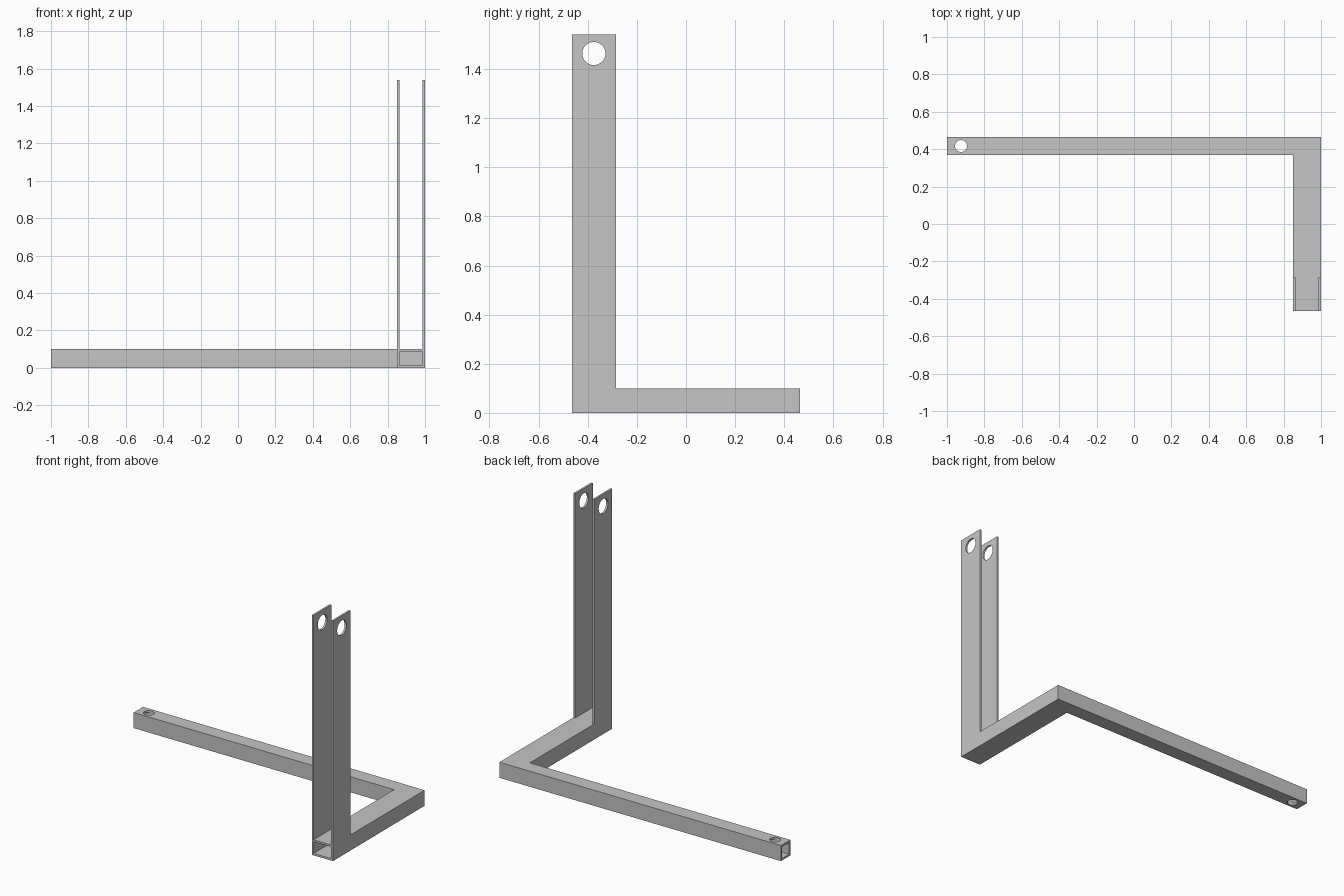
import bpy
import bmesh
from math import pi
from mathutils import Matrix, Vector

old = bpy.data.objects.get("Cube")
if old:
    bpy.data.objects.remove(old, do_unlink=True)

# Main dimensions
WALL = 0.0125
HEIGHT = 0.1
LEFT, RIGHT = -1.0, 1.0
FRONT, BACK = -0.465, 0.465
ARM_INNER_Y = 0.37
LEG_INNER_X = 0.85
PLATE_BACK = -0.285
PLATE_TOP = 1.54

# Single plain metal colour
steel = bpy.data.materials.new("light_grey_steel")
steel.use_nodes = True
grey = (0.56, 0.56, 0.56, 1)
steel.diffuse_color = grey
steel.node_tree.nodes["Principled BSDF"].inputs["Base Color"].default_value = grey


def finish(name, bm):
    bmesh.ops.recalc_face_normals(bm, faces=bm.faces)
    mesh = bpy.data.meshes.new(name)
    bm.to_mesh(mesh)
    bm.free()
    mesh.materials.append(steel)
    obj = bpy.data.objects.new(name, mesh)
    bpy.context.collection.objects.link(obj)
    return obj


def elbow(name, inset, overrun, z0, z1):
    """L-shaped prism; inset shrinks its sides, overrun lengthens its ends."""
    x0, y0 = LEFT - overrun, FRONT - overrun
    outline = [
        (x0, BACK - inset), (x0, ARM_INNER_Y + inset),
        (LEG_INNER_X + inset, ARM_INNER_Y + inset),
        (LEG_INNER_X + inset, y0), (RIGHT - inset, y0),
        (RIGHT - inset, BACK - inset),
    ]
    bm = bmesh.new()
    base = bm.faces.new([bm.verts.new((x, y, z0)) for x, y in outline])
    top = bmesh.ops.extrude_face_region(bm, geom=[base])
    verts = [g for g in top["geom"] if isinstance(g, bmesh.types.BMVert)]
    bmesh.ops.translate(bm, verts=verts, vec=(0, 0, z1 - z0))
    return finish(name, bm)


def box(name, low, high):
    low, high = Vector(low), Vector(high)
    bm = bmesh.new()
    bmesh.ops.create_cube(bm, size=1, matrix=Matrix.Translation(
        (low + high) / 2) @ Matrix.Diagonal((high - low).to_4d()))
    return finish(name, bm)


def drill(name, centre, radius, depth, turn=None):
    bm = bmesh.new()
    matrix = Matrix.Translation(centre) @ (turn or Matrix())
    bmesh.ops.create_cone(bm, cap_ends=True, segments=48, radius1=radius,
                          radius2=radius, depth=depth, matrix=matrix)
    return finish(name, bm)


def cut(target, cutter):
    """Subtract the cutter and discard it."""
    cutter.hide_render = True
    mod = target.modifiers.new("cut", "BOOLEAN")
    mod.operation = "DIFFERENCE"
    mod.solver = "EXACT"
    mod.object = cutter
    bpy.context.view_layer.objects.active = target
    bpy.ops.object.modifier_apply(modifier=mod.name)
    bpy.data.objects.remove(cutter, do_unlink=True)


# Hollow L-shaped base tube, open at both ends
base_tube = elbow("base_tube", 0, 0, 0, HEIGHT)
cut(base_tube, elbow("bore", WALL, 0.1, WALL, HEIGHT - WALL))

# Vertical pin hole through the end of the long arm
cut(base_tube, drill("arm_hole", (-0.925, 0.417, HEIGHT / 2), 0.032, 0.4))

# Pair of upright plates flush with the sides of the short leg
for name, x in (("upright_plate_right", LEG_INNER_X),
                ("upright_plate_left", RIGHT - WALL)):
    plate = box(name, (x, FRONT, HEIGHT), (x + WALL, PLATE_BACK, PLATE_TOP))
    centre = (x + WALL / 2, (FRONT + PLATE_BACK) / 2, 1.463)
    cut(plate, drill("plate_hole", centre, 0.047, 0.1,
                     Matrix.Rotation(pi / 2, 4, "Y")))

# Flat faces with smooth hole walls
bpy.ops.object.select_all(action="DESELECT")
for obj in bpy.data.objects:
    if obj.type == "MESH" and steel.name in obj.data.materials:
        obj.select_set(True)
        bpy.context.view_layer.objects.active = obj
bpy.ops.object.shade_smooth_by_angle(angle=pi / 6)
